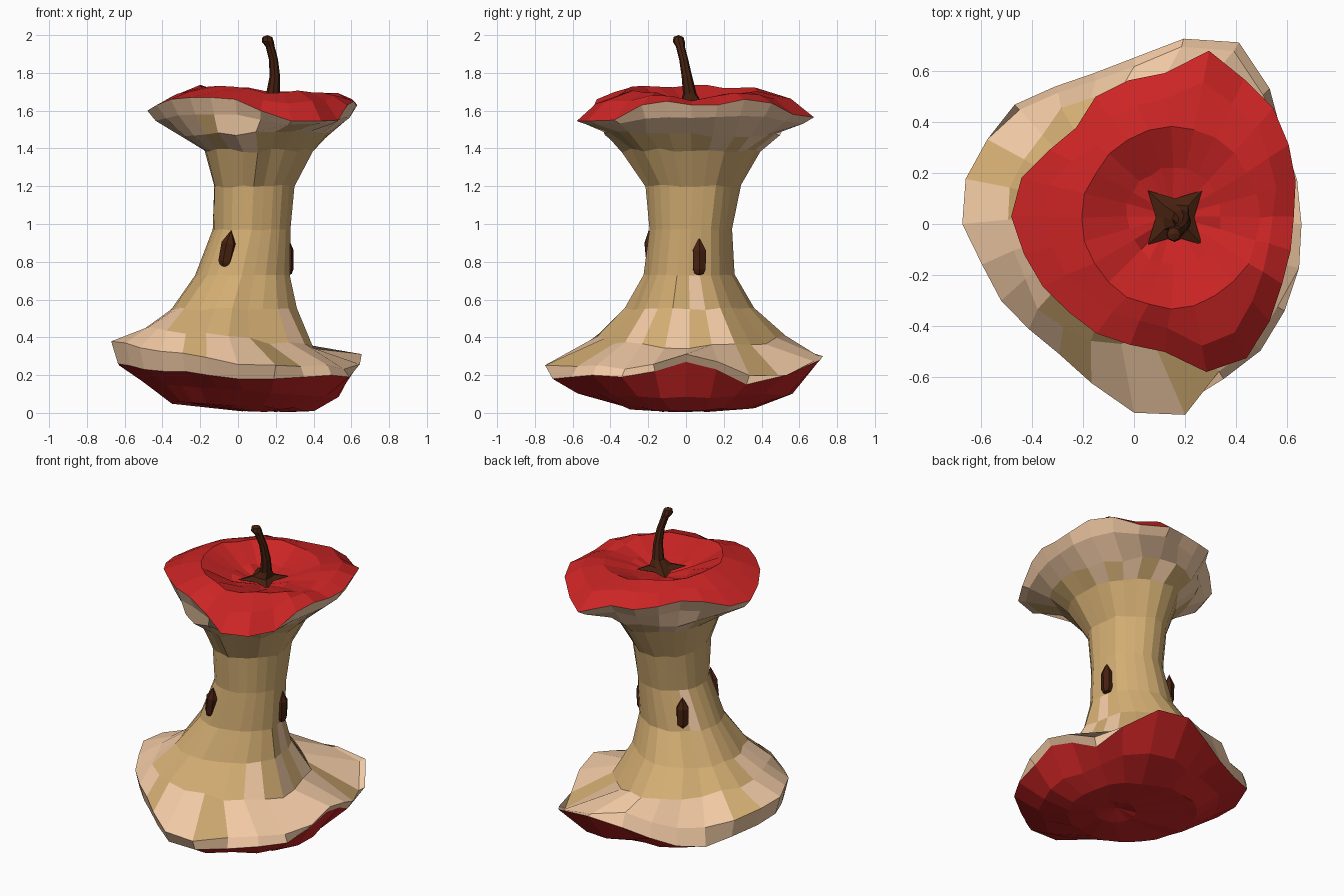
import bpy, bmesh, math, random
from mathutils import Vector, Matrix

if "Cube" in bpy.data.objects:
    bpy.data.objects.remove(bpy.data.objects["Cube"])

random.seed(4)
N = 24
ANG = [2 * math.pi * i / N for i in range(N)]


def material(name, rgb):
    m = bpy.data.materials.new(name)
    m.diffuse_color = (*rgb, 1)
    m.use_nodes = True
    m.node_tree.nodes["Principled BSDF"].inputs["Base Color"].default_value = m.diffuse_color
    return m


RED = material("red_skin", (0.60, 0.018, 0.018))
PEACH = material("outer_flesh", (0.90, 0.60, 0.38))
TAN = material("inner_flesh", (0.65, 0.42, 0.17))
BROWN = material("brown", (0.062, 0.015, 0.005))


def loft(name, rings, mats, pick=lambda row: 0, start=None, end=None):
    """Skin a stack of equal rings (bottom to top), with optional end poles."""
    bm = bmesh.new()
    loops = [[bm.verts.new(p) for p in r] for r in rings]
    n = len(loops[0])
    for row, (a, b) in enumerate(zip(loops, loops[1:])):
        for i in range(n):
            j = (i + 1) % n
            f = bm.faces.new((a[i], a[j], b[j], b[i]))
            f.material_index = pick(row)
    for pole, ring, flip in ((start, loops[0], True), (end, loops[-1], False)):
        if pole:
            c = bm.verts.new(pole)
            for i in range(n):
                j = (i + 1) % n
                bm.faces.new((ring[j], ring[i], c) if flip else (ring[i], ring[j], c))
    me = bpy.data.meshes.new(name)
    bm.to_mesh(me)
    bm.free()
    for m in mats:
        me.materials.append(m)
    ob = bpy.data.objects.new(name, me)
    bpy.context.collection.objects.link(ob)
    return ob


def jit(a):
    return random.uniform(-a, a)


def outline(cx, cy, radii, scale, z, j=0.0):
    """Ring following a measured outline; scale and z may be one value per angle."""
    out = []
    for i, t in enumerate(ANG):
        s = scale[i] if isinstance(scale, list) else scale
        r = radii[i] * s * (1 + jit(j))
        h = z[i] if isinstance(z, list) else z
        out.append(Vector((cx + r * math.cos(t), cy + r * math.sin(t), h + jit(j * 0.4))))
    return out


RIBS = [jit(1) for _ in ANG]


def oval(x0, x1, y0, y1, z, tilt=0.0, j=0.02, rib=0.0):
    """Ring filling the given x and y extents, tilted along x, with shared vertical ribs."""
    out = []
    for t, b in zip(ANG, RIBS):
        k = 1 + jit(j) + rib * b
        out.append(Vector(((x0 + x1) / 2 + k * (x1 - x0) / 2 * math.cos(t),
                           (y0 + y1) / 2 + k * (y1 - y0) / 2 * math.sin(t),
                           z - tilt * math.cos(t) + jit(j * 0.4))))
    return out


# Measured outlines of the two bitten rims, every 15 degrees from +x
LOW_R = [.66, .655, .67, .75, .82, .75, .65, .61, .62, .66, .66, .68,
         .665, .62, .60, .58, .59, .64, .735, .765, .70, .70, .68, .665]
LOW_Z = [.27, .23, .15, .20, .28, .30, .25, .20, .17, .18, .21, .25,
         .26, .25, .23, .22, .22, .20, .18, .18, .19, .20, .19, .22]
TOP_R = [.505, .53, .56, .60, .62, .67, .56, .55, .54, .49, .52, .58,
         .60, .57, .55, .53, .53, .52, .53, .63, .64, .58, .53, .51]
TOP_Z = [1.63, 1.63, 1.66, 1.64, 1.58, 1.565, 1.62, 1.62, 1.65, 1.66, 1.65, 1.61,
         1.60, 1.63, 1.66, 1.67, 1.67, 1.66, 1.60, 1.545, 1.545, 1.55, 1.63, 1.65]

# Lower skin bowl; on the back and front right it reaches further out than the lip
wide = set(range(3, 10)) | {20, 21, 22}
skin_s = [1.0 if i in wide else 0.955 for i in range(N)]
lip_s = [0.95 if i in wide else 1.0 for i in range(N)]
low_edge = outline(0, 0, LOW_R, skin_s, LOW_Z)
bowl_z = [.118 - .035 * math.cos(t) for t in ANG]
lower = [oval(.02, .26, -.12, .12, .008, .004, .01),
         oval(-.35, .41, -.34, .38, .035, .02),
         outline(0.02, 0, LOW_R, 0.765, bowl_z, .02),
         low_edge]
for r in lower:
    for p in r:
        p.z = max(p.z, 0.0)
loft("lower_skin", lower, [RED], start=(.13, 0, .04))

# Upper skin cap with its dimple and a low notch on the right
top_edge = outline(.12, .03, TOP_R, 1.0, TOP_Z)
shoulder = [0.35 * z + 0.65 * 1.715 for z in TOP_Z]
ridge = oval(-.20, .49, -.33, .38, 1.71, .02, .02)
for i, d in ((0, .035), (23, .02), (1, .015), (18, .02), (19, .015)):
    shoulder[i] -= d
    ridge[i].z -= d
upper = [top_edge,
         outline(.13, .03, TOP_R, 0.82, shoulder, .015),
         ridge,
         oval(-.03, .34, -.16, .22, 1.64, 0, .04)]
loft("upper_skin", upper, [RED], end=(.15, .03, 1.59))

# Eaten flesh between the two skins
gap = [.015 if 3 <= i <= 5 else .08 for i in range(N)]
rim_z = [z + g - .04 * math.cos(t) for z, g, t in zip(LOW_Z, gap, ANG)]
under_z = [0.4 * z + 0.6 * 1.515 for z in TOP_Z]
flesh = [low_edge,
         outline(0, 0, LOW_R, lip_s, rim_z, .01),
         oval(-.50, .40, -.465, .50, .40, .05, .03, .05),
         oval(-.365, .305, -.31, .35, .55, 0, .02, .06),
         oval(-.235, .275, -.22, .25, .73, 0, .01, .04),
         oval(-.135, .28, -.19, .24, .97, 0, .01, .02),
         oval(-.135, .30, -.21, .28, 1.20, 0, .02, .04),
         oval(-.19, .40, -.32, .38, 1.39, 0, .03, .04),
         oval(-.30, .49, -.43, .48, 1.475, 0, .04),
         outline(.12, .03, TOP_R, 0.92, under_z, .015),
         top_edge]


def flesh_tone(row):
    peach = {0: 1, 1: .75, 2: .3, 3: .05, 7: .4, 8: .95, 9: 1}.get(row, .03)
    return 0 if random.random() < peach else 1


loft("flesh", flesh, [PEACH, TAN], flesh_tone)

# Seeds: pointed six-sided drops pressed into the core
for k, (pos, deg, lean) in enumerate((((-.055, -.19, .87), -112, 12),
                                      ((.265, .07, .83), 5, 0),
                                      ((-.108, .19, .84), 132, 0))):
    rings = [[Vector((.75 * r * math.cos(a), r * math.sin(a), z))
              for a in (math.pi / 3 * i for i in range(6))]
             for r, z in ((.026, -.095), (.038, -.07), (.040, .03))]
    seed = loft(f"seed_{k + 1}", rings, [BROWN], start=(0, 0, -.1), end=(0, 0, .1))
    seed.data.transform(Matrix.Translation(pos) @ Matrix.Rotation(math.radians(deg), 4, 'Z')
                        @ Matrix.Rotation(math.radians(-lean), 4, 'X'))

# Stem with a four-pointed base
path = [((.16, .025, 1.637), .15, .075), ((.165, .025, 1.655), .065, .05),
        ((.185, .02, 1.69), .036, .036), ((.195, .005, 1.78), .028, .028),
        ((.188, -.012, 1.87), .024, .024), ((.17, -.03, 1.94), .024, .024),
        ((.158, -.038, 1.965), .032, .032), ((.155, -.04, 1.99), .026, .026)]
stem = [[Vector(c) + Vector(((r if i % 2 else q) * math.cos(math.pi / 4 * i),
                             (r if i % 2 else q) * math.sin(math.pi / 4 * i), 0))
         for i in range(8)] for c, r, q in path]
loft("stem", stem, [BROWN], start=(.16, .025, 1.6), end=(.155, -.04, 2.0))
